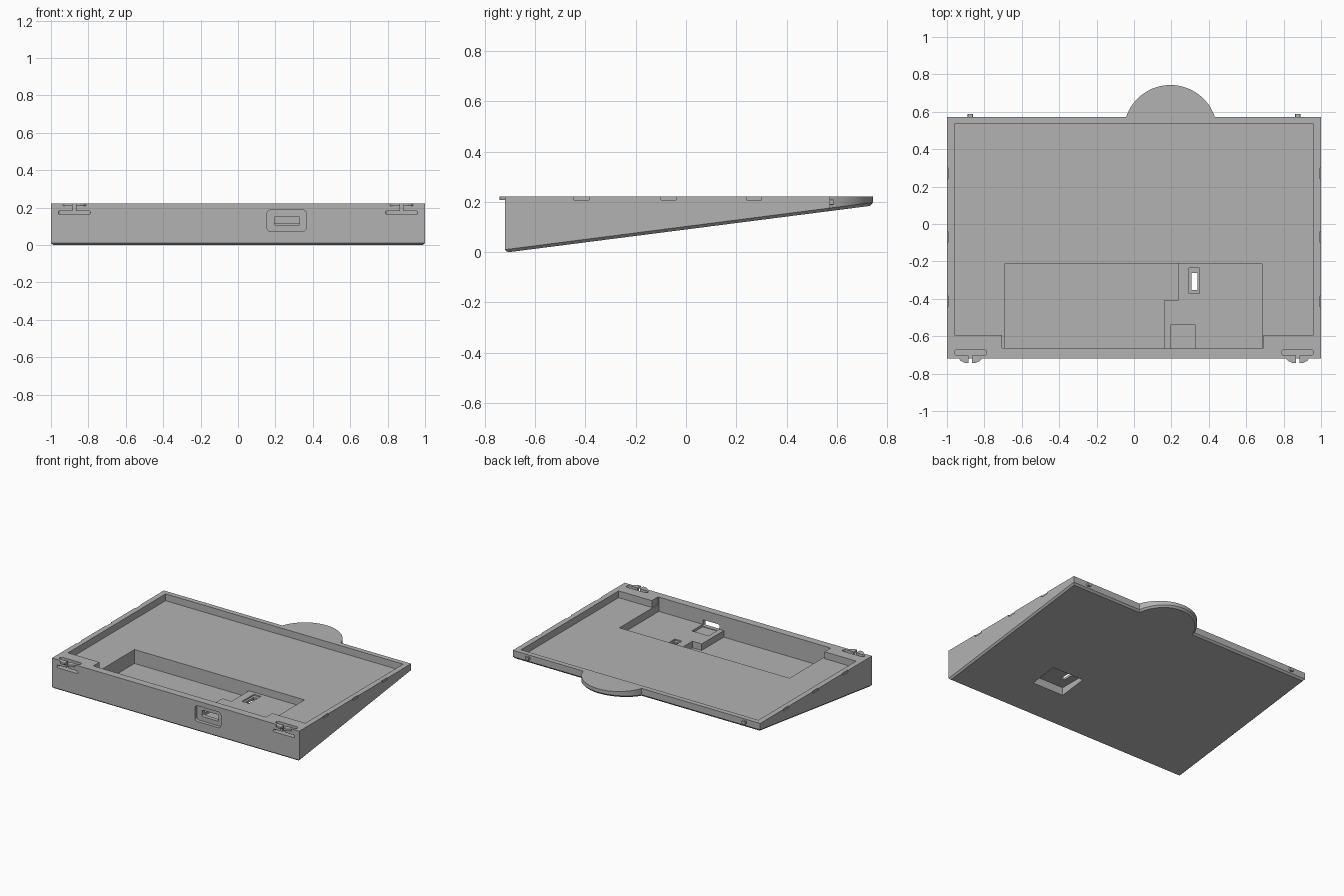
import bpy, bmesh, math
from mathutils import Vector

if "Cube" in bpy.data.objects:
    bpy.data.objects.remove(bpy.data.objects["Cube"], do_unlink=True)

grey = bpy.data.materials.new("matte_grey")
grey.use_nodes = True
grey.diffuse_color = (0.45, 0.45, 0.45, 1)
grey.node_tree.nodes["Principled BSDF"].inputs["Base Color"].default_value = (0.45, 0.45, 0.45, 1)

TOP = 0.222
OPEN = 0.3        # height that cutters reach above the top
SLOPE = 0.128
CHAMFER = 0.012


def underside(y):
    return SLOPE * (y + 0.705)


def finish(bm, name):
    bmesh.ops.recalc_face_normals(bm, faces=bm.faces)
    mesh = bpy.data.meshes.new(name)
    bm.to_mesh(mesh)
    bm.free()
    mesh.materials.append(grey)
    obj = bpy.data.objects.new(name, mesh)
    bpy.context.collection.objects.link(obj)
    return obj


def box(name, xs, ys, zs, radius=0, axis=2):
    """Box from ranges, with its edges along one axis optionally rounded."""
    bm = bmesh.new()
    bmesh.ops.create_cube(bm, size=1)
    for v in bm.verts:
        v.co = Vector([r[0] if c < 0 else r[1] for c, r in zip(v.co, (xs, ys, zs))])
    if radius:
        edges = [e for e in bm.edges
                 if abs((e.verts[0].co - e.verts[1].co).normalized()[axis]) > 0.9]
        bmesh.ops.bevel(bm, geom=edges, offset=radius, segments=5,
                        profile=0.5, affect='EDGES')
    return finish(bm, name)


def cut(target, *args, **kw):
    cutter = box("cutter", *args, **kw)
    cutter.hide_render = True
    mod = target.modifiers.new("cut", 'BOOLEAN')
    mod.operation, mod.solver, mod.object = 'DIFFERENCE', 'EXACT', cutter
    bpy.context.view_layer.objects.active = target
    bpy.ops.object.modifier_apply(modifier=mod.name)
    bpy.data.objects.remove(cutter, do_unlink=True)


# Wedge body: outline with a rounded back lobe, chamfered along the sloping underside
def outline(inset):
    cx, cy, r = 0.195, 0.493, 0.25 - inset
    back = 0.572 - inset
    start = math.asin((back - cy) / r)
    pts = [(-1 + inset, -0.72 + inset), (1 - inset, -0.72 + inset), (1 - inset, back)]
    for i in range(33):
        a = start + (math.pi - 2 * start) * i / 32
        pts.append((cx + r * math.cos(a), cy + r * math.sin(a)))
    return pts + [(-1 + inset, back)]


bm = bmesh.new()
rings = [
    [bm.verts.new((x, y, underside(y))) for x, y in outline(CHAMFER)],
    [bm.verts.new((x, y, underside(y) + CHAMFER)) for x, y in outline(0)],
    [bm.verts.new((x, y, TOP)) for x, y in outline(0)],
]
bm.faces.new(rings[0])
bm.faces.new(rings[-1])
for low, high in zip(rings, rings[1:]):
    n = len(low)
    for i in range(n):
        j = (i + 1) % n
        bm.faces.new((low[i], low[j], high[j], high[i]))
body = finish(bm, "wedge_tray")

# Shallow tray with a forward extension between the front corner blocks
cut(body, (-0.96, 0.96), (-0.593, 0.535), (0.172, OPEN))
cut(body, (-0.705, 0.692), (-0.663, -0.5), (0.172, OPEN))

# Deep pocket, leaving a stepped raised platform on its left part
cut(body, (-0.69, 0.16), (-0.665, -0.21), (0.07, OPEN))
cut(body, (0.15, 0.235), (-0.41, -0.21), (0.07, OPEN))
cut(body, (0.155, 0.685), (-0.665, -0.21), (0.118, OPEN))

# Connector bay, slot seat, through slot and underside recess
cut(body, (0.195, 0.33), (-0.665, -0.54), (0.1, 0.2))
cut(body, (0.293, 0.35), (-0.372, -0.235), (0.109, 0.2))
cut(body, (0.25, 0.505), (-0.437, -0.23), (-0.1, 0.092))
cut(body, (0.308, 0.34), (-0.352, -0.262), (0.05, 0.2))

# Front port: rounded recess with a smaller opening through the wall
cut(body, (0.155, 0.365), (-0.8, -0.695), (0.072, 0.187), radius=0.02, axis=1)
cut(body, (0.195, 0.33), (-0.8, -0.65), (0.105, 0.152), radius=0.008, axis=1)

for side in (-1, 1):
    # Flexible latch tongues, freed by a top slot, a front slot and a split
    c = side * 0.875
    cut(body, (c - 0.086, c + 0.086), (-0.702, -0.672), (0.163, OPEN), radius=0.014, axis=2)
    cut(body, (c - 0.086, c + 0.086), (-0.8, -0.685), (0.163, 0.182), radius=0.009, axis=1)
    cut(body, (c - 0.01, c + 0.01), (-0.8, -0.69), (0.17, OPEN))
    # Clip notches along the side rim
    for y in (0.27, -0.07, -0.415):
        cut(body, tuple(sorted((side * 0.994, side * 1.1))), (y - 0.03, y + 0.03), (0.208, OPEN))

# Latch lips on the tongues and locating pegs at the back
for side, label in ((-1, "right"), (1, "left")):
    c = side * 0.875
    for s in (-1, 1):
        bm = bmesh.new()
        profile = [(0.01, -0.715), (0.01, -0.742), (0.03, -0.742), (0.05, -0.733), (0.066, -0.715)]
        verts = [bm.verts.new((c + s * x, y, 0.208)) for x, y in profile]
        base = bm.faces.new(verts)
        ext = bmesh.ops.extrude_face_region(bm, geom=[base])
        for v in ext["geom"]:
            if isinstance(v, bmesh.types.BMVert):
                v.co.z = TOP
        finish(bm, label + "_latch_lip_" + ("outer" if s == side else "inner"))
    box(label + "_back_peg", (c - 0.014, c + 0.014), (0.56, 0.587), (0.188, 0.21), radius=0.004, axis=1)

# Smooth the rounded walls while keeping edges crisp
bpy.ops.object.select_all(action='DESELECT')
body.select_set(True)
bpy.context.view_layer.objects.active = body
bpy.ops.object.shade_smooth_by_angle(angle=math.radians(25))
